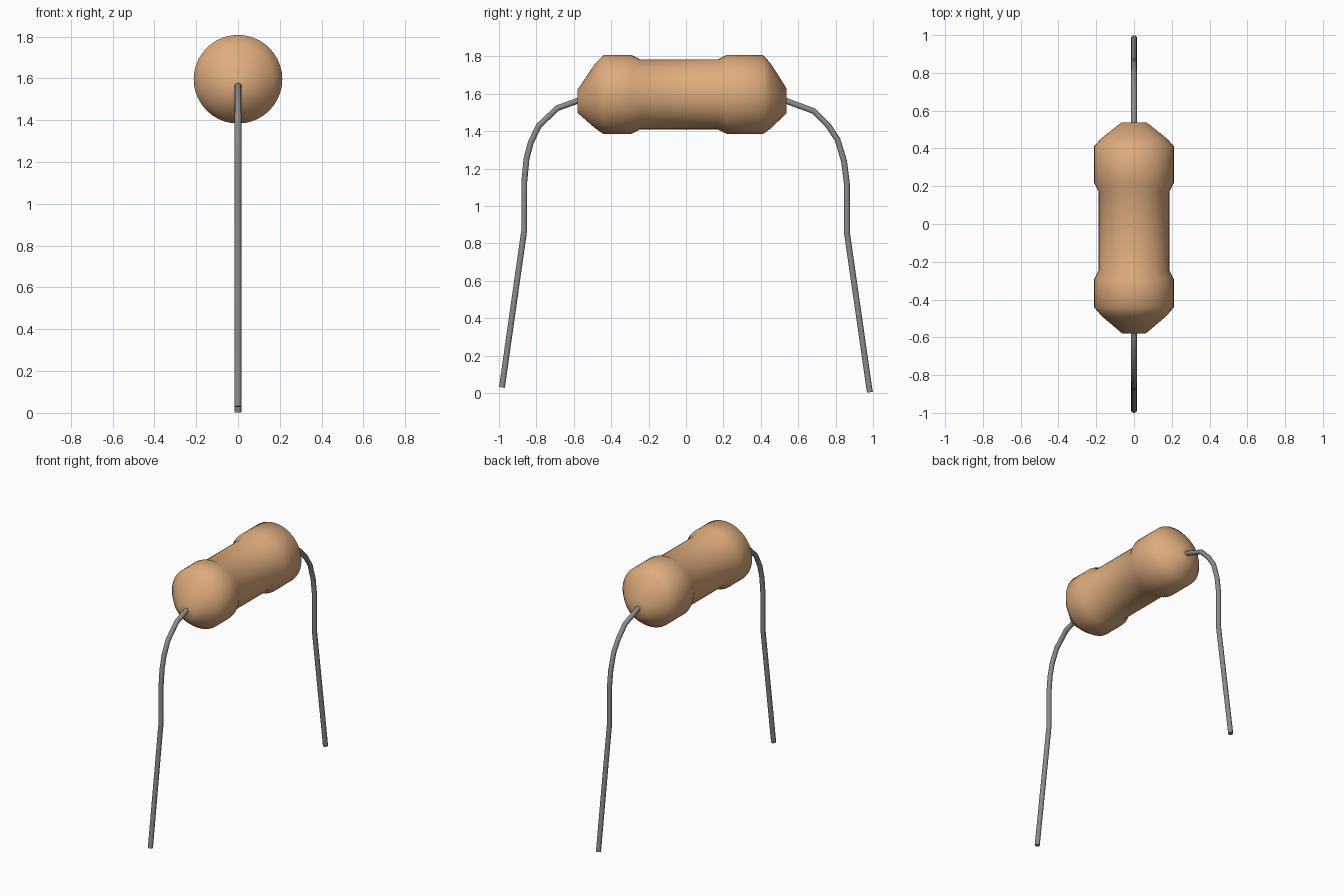
import bpy, bmesh, math
from mathutils import Vector

if "Cube" in bpy.data.objects:
    bpy.data.objects.remove(bpy.data.objects["Cube"])


def material(name, rgb):
    m = bpy.data.materials.new(name)
    m.diffuse_color = (*rgb, 1)
    m.use_nodes = True
    m.node_tree.nodes["Principled BSDF"].inputs["Base Color"].default_value = m.diffuse_color
    return m


def loft(name, rings, mat, angle):
    """Skin a list of vertex rings and close both ends."""
    bm = bmesh.new()
    loops = [[bm.verts.new(p) for p in ring] for ring in rings]
    n = len(loops[0])
    for a, b in zip(loops, loops[1:]):
        for i in range(n):
            j = (i + 1) % n
            bm.faces.new((a[i], a[j], b[j], b[i]))
    bm.faces.new(loops[0])
    bm.faces.new(loops[-1])
    bmesh.ops.recalc_face_normals(bm, faces=bm.faces)
    mesh = bpy.data.meshes.new(name)
    bm.to_mesh(mesh)
    bm.free()
    mesh.materials.append(mat)
    ob = bpy.data.objects.new(name, mesh)
    bpy.context.collection.objects.link(ob)
    bpy.ops.object.select_all(action='DESELECT')
    ob.select_set(True)
    bpy.context.view_layer.objects.active = ob
    bpy.ops.object.shade_smooth_by_angle(angle=math.radians(angle))
    return ob


def ring(center, u, v, r, n):
    return [center + r * (math.cos(2 * math.pi * i / n) * u + math.sin(2 * math.pi * i / n) * v)
            for i in range(n)]


X, Z = Vector((1, 0, 0)), Vector((0, 0, 1))
tan = material("tan_ceramic", (0.73, 0.41, 0.205))
grey = material("grey_metal", (0.26, 0.26, 0.26))

# Body: (y, centre height, radius), end caps sit slightly low
profile = [(-0.58, 1.56, 0.062), (-0.487, 1.588, 0.172), (-0.44, 1.596, 0.212),
           (-0.295, 1.596, 0.212), (-0.245, 1.597, 0.187), (0.17, 1.597, 0.187),
           (0.22, 1.596, 0.212), (0.41, 1.596, 0.212), (0.453, 1.588, 0.174),
           (0.538, 1.562, 0.066)]
loft("resistor_body", [ring(Vector((0, y, z)), X, Z, r, 40) for y, z, r in profile], tan, 60)


# Bent wire legs: sweep a small circle along a path in the YZ plane
def wire(name, path, r=0.0165, n=10):
    pts = [Vector((0, y, z)) for y, z in path]
    rings = []
    for i, p in enumerate(pts):
        a = (p - pts[max(i - 1, 0)]).normalized()
        b = (pts[min(i + 1, len(pts) - 1)] - p).normalized()
        t = (a + b).normalized()
        rings.append(ring(p, X, t.cross(X), r, n))
    loft(name, rings, grey, 50)


wire("front_leg", [(-0.50, 1.585), (-0.58, 1.562), (-0.688, 1.523), (-0.786, 1.43),
                   (-0.83, 1.34), (-0.853, 1.25), (-0.865, 1.125), (-0.865, 0.87), (-0.984, 0.03)])
wire("back_leg", [(0.46, 1.585), (0.54, 1.56), (0.684, 1.507), (0.76, 1.43), (0.81, 1.355),
                  (0.845, 1.24), (0.86, 1.12), (0.86, 0.86), (0.983, 0.004)])
